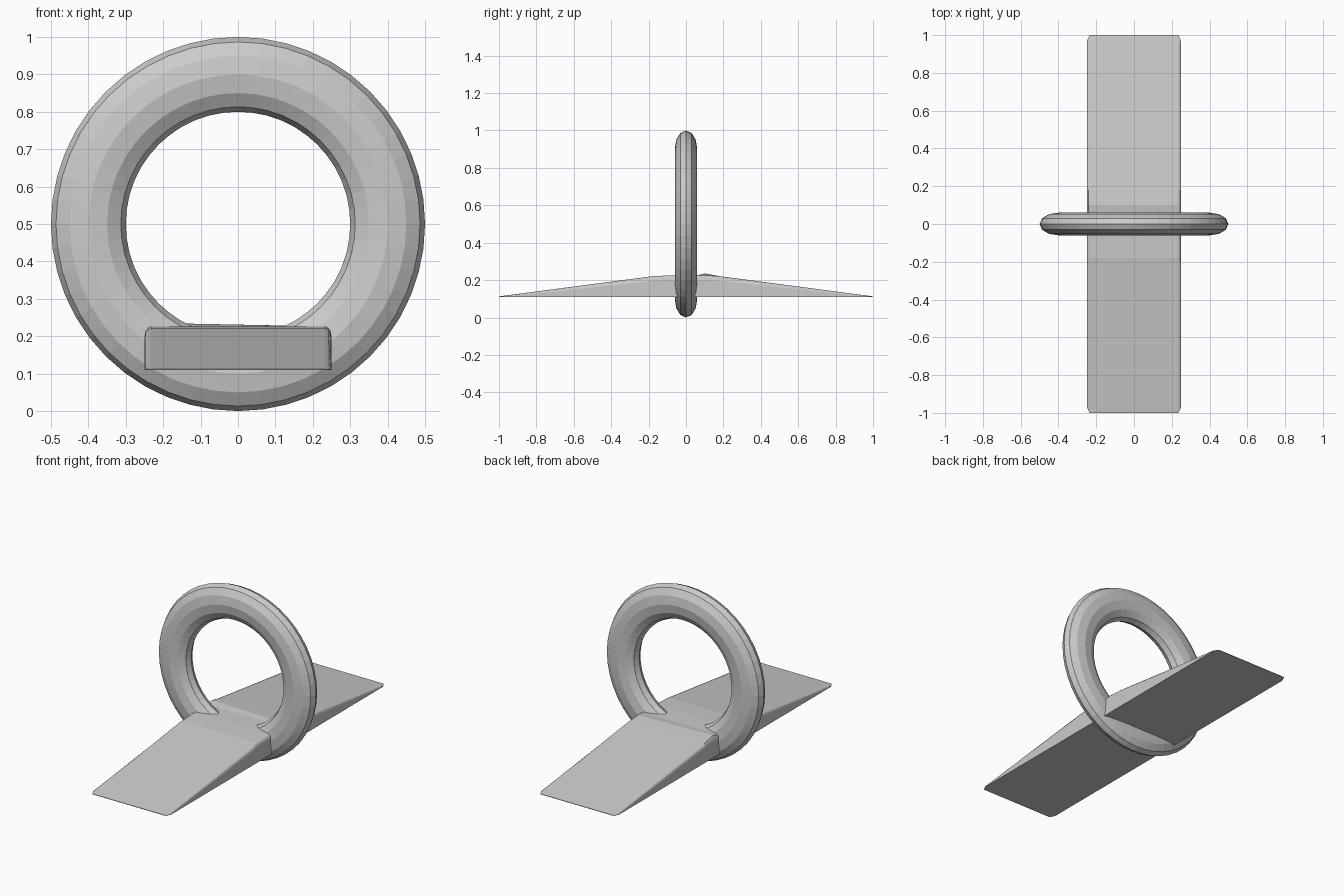
import bpy, bmesh, math

cube = bpy.data.objects.get("Cube")
if cube:
    bpy.data.objects.remove(cube, do_unlink=True)

# Upright ring, slimmer front to back
bpy.ops.mesh.primitive_torus_add(major_radius=0.4, minor_radius=0.1,
                                 major_segments=48, minor_segments=12,
                                 location=(0, 0, 0.5),
                                 rotation=(math.pi / 2, 0, 0))
ring = bpy.context.object
ring.name = "ring"
ring.scale.z = 0.6

# Double-ended ramp: (y, top height, half width, raised left-over ridge)
BASE = 0.11
STATIONS = [(-1.0, 0.113, 0.235, 0), (-0.97, 0.117, 0.25, 0),
            (-0.2, 0.218, 0.25, 0), (-0.18, 0.221, 0.25, 0),
            (-0.06, 0.226, 0.25, 0), (0.06, 0.226, 0.25, 0),
            (0.1, 0.226, 0.25, 0.01), (0.18, 0.221, 0.25, 0),
            (0.97, 0.117, 0.25, 0), (1.0, 0.113, 0.235, 0)]


def section(bm, y, top, half, ridge):
    """Cross-section with a flat base and rounded top corners."""
    inset = 0.018
    drop = min(0.025, 0.6 * (top - BASE))
    right = [(half, BASE)]
    for i in range(4):
        a = i * math.pi / 6
        right.append((half - inset * (1 - math.cos(a)),
                      top - drop * (1 - math.sin(a))))
    outline = right + [(-x, z) for x, z in reversed(right)]
    verts = []
    for x, z in outline:
        lift = ridge * (0.5 - 0.5 * x / half) if z > top - 0.01 else 0
        verts.append(bm.verts.new((x, y, z + lift)))
    return verts


bm = bmesh.new()
loops = [section(bm, *s) for s in STATIONS]
count = len(loops[0])
for a, b in zip(loops, loops[1:]):
    for i in range(count):
        j = (i + 1) % count
        bm.faces.new((a[i], a[j], b[j], b[i]))
bm.faces.new(loops[0])
bm.faces.new(loops[-1])
bmesh.ops.recalc_face_normals(bm, faces=bm.faces[:])
mesh = bpy.data.meshes.new("ramp")
bm.to_mesh(mesh)
bm.free()
ramp = bpy.data.objects.new("ramp", mesh)
bpy.context.collection.objects.link(ramp)
